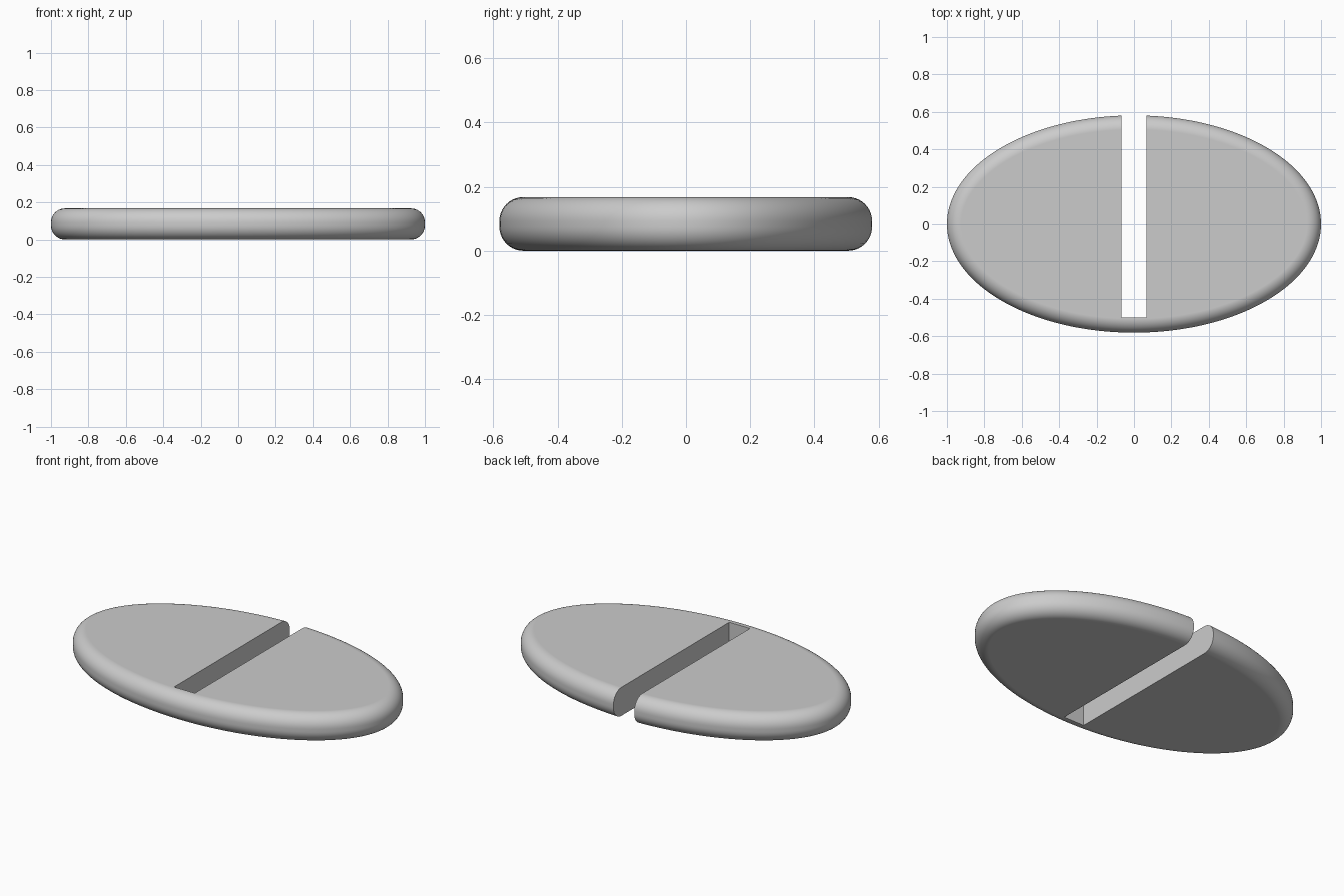
import bpy, bmesh
from math import cos, sin, pi, hypot, radians

cube = bpy.data.objects.get("Cube")
if cube:
    bpy.data.objects.remove(cube, do_unlink=True)

A, B, HEIGHT, ROUND = 1.0, 0.581, 0.168, 0.075
SIDES, STEPS = 160, 10
SLOT_HALF, SLOT_END = 0.068, -0.5

grey = bpy.data.materials.new("light_grey")
grey.use_nodes = True
colour = (0.6, 0.6, 0.6, 1)
grey.diffuse_color = colour
grey.node_tree.nodes["Principled BSDF"].inputs["Base Color"].default_value = colour


def add_object(name, bm):
    mesh = bpy.data.meshes.new(name)
    bmesh.ops.recalc_face_normals(bm, faces=bm.faces)
    bm.to_mesh(mesh)
    bm.free()
    mesh.materials.append(grey)
    obj = bpy.data.objects.new(name, mesh)
    bpy.context.collection.objects.link(obj)
    return obj


def ellipse_ring(bm, inset, z):
    """Ellipse outline moved inward by a constant distance."""
    ring = []
    for i in range(SIDES):
        t = 2 * pi * i / SIDES
        nx, ny = B * cos(t), A * sin(t)
        n = hypot(nx, ny)
        ring.append(bm.verts.new((A * cos(t) - inset * nx / n,
                                  B * sin(t) - inset * ny / n, z)))
    return ring


# Oval plate with a rounded rim
bm = bmesh.new()
lower = [(ROUND * (1 - sin(a)), ROUND * (1 - cos(a)))
         for a in (pi / 2 * k / STEPS for k in range(STEPS + 1))]
profile = lower + [(inset, HEIGHT - z) for inset, z in reversed(lower)]
rings = [ellipse_ring(bm, inset, z) for inset, z in profile]
for low, high in zip(rings, rings[1:]):
    for i in range(SIDES):
        j = (i + 1) % SIDES
        bm.faces.new((low[i], low[j], high[j], high[i]))
bm.faces.new(rings[0])
bm.faces.new(rings[-1])
plate = add_object("slotted_oval_plate", bm)

# Slot open at the back
bm = bmesh.new()
bmesh.ops.create_cube(bm, size=1)
bmesh.ops.scale(bm, verts=bm.verts, vec=(2 * SLOT_HALF, 1.5, 1))
bmesh.ops.translate(bm, verts=bm.verts, vec=(0, SLOT_END + 0.75, 0.1))
cutter = add_object("slot_cutter", bm)

bpy.ops.object.select_all(action='DESELECT')
bpy.context.view_layer.objects.active = plate
plate.select_set(True)
cut = plate.modifiers.new("slot", 'BOOLEAN')
cut.operation = 'DIFFERENCE'
cut.solver = 'EXACT'
cut.object = cutter
bpy.ops.object.modifier_apply(modifier=cut.name)
bpy.data.objects.remove(cutter, do_unlink=True)

# Smooth rim, crisp slot edges, flat top and bottom
bpy.ops.object.shade_smooth_by_angle(angle=radians(30))
weighted = plate.modifiers.new("flat_caps", 'WEIGHTED_NORMAL')
weighted.keep_sharp = True
